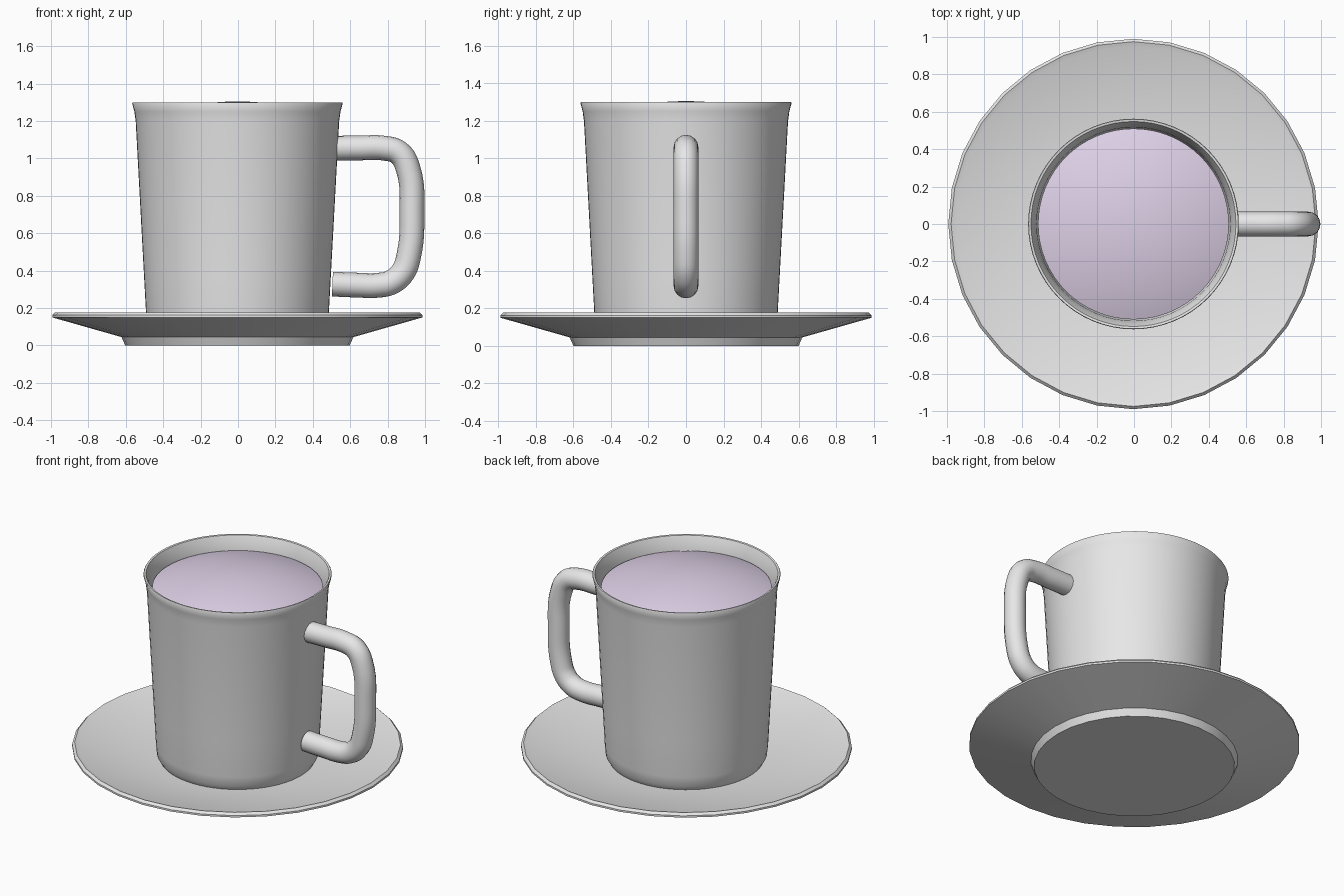
import bpy, bmesh, math

if "Cube" in bpy.data.objects:
    bpy.data.objects.remove(bpy.data.objects["Cube"])

CX = -0.003  # cup and saucer axis


def material(name, rgb):
    m = bpy.data.materials.new(name)
    m.diffuse_color = (*rgb, 1)
    m.use_nodes = True
    m.node_tree.nodes["Principled BSDF"].inputs["Base Color"].default_value = m.diffuse_color
    return m


white = material("white_ceramic", (0.8, 0.8, 0.8))
lilac = material("lilac_drink", (0.76, 0.66, 0.83))


def smooth(obj, angle):
    bpy.ops.object.select_all(action='DESELECT')
    obj.select_set(True)
    bpy.context.view_layer.objects.active = obj
    bpy.ops.object.shade_smooth_by_angle(angle=math.radians(angle))


def lathe(name, profile, sides, mat, angle=40):
    """Spin an (r, z) profile, bottom axis point first, outside upwards."""
    bm = bmesh.new()
    rings = []
    for r, z in profile:
        if r == 0:
            rings.append([bm.verts.new((CX, 0, z))] * sides)
        else:
            rings.append([bm.verts.new((CX + r * math.cos(2 * math.pi * i / sides),
                                        r * math.sin(2 * math.pi * i / sides), z))
                          for i in range(sides)])
    for a, b in zip(rings, rings[1:]):
        for i in range(sides):
            j = (i + 1) % sides
            quad = list(dict.fromkeys((a[i], a[j], b[j], b[i])))
            bm.faces.new(quad)
    bmesh.ops.recalc_face_normals(bm, faces=bm.faces)
    me = bpy.data.meshes.new(name)
    bm.to_mesh(me)
    bm.free()
    me.materials.append(mat)
    obj = bpy.data.objects.new(name, me)
    bpy.context.collection.objects.link(obj)
    smooth(obj, angle)
    return obj


# Saucer: foot, flared underside, thin rim, shallow dish
lathe("saucer", [(0, 0), (0.6, 0), (0.62, 0.045), (0.99, 0.15), (0.99, 0.162),
                 (0.975, 0.177), (0.95, 0.168), (0.5, 0.09), (0, 0.088)], 32, white, 30)

# Cup: tapered wall, flared lip, hollow inside
lathe("cup", [(0, 0.089), (0.465, 0.089), (0.483, 0.12), (0.489, 0.18), (0.502, 0.42),
              (0.544, 1.2), (0.551, 1.25), (0.563, 1.295), (0.56, 1.3), (0.548, 1.298),
              (0.532, 1.26), (0.518, 1.2), (0.46, 0.4), (0.42, 0.16), (0, 0.15)], 64, white, 50)

# Drink: domed surface with a short edge below
dome = [(0.51 * math.cos(t), 1.213 + 0.092 * (1 - math.cos(t) ** 2))
        for t in (math.pi / 2 * k / 10 for k in range(10))]
lathe("drink", [(0, 1.17), (0.505, 1.17)] + dome + [(0, 1.305)], 64, lilac)

# Handle: round tube along a D-shaped path
path = [(0.525, 1.055), (0.65, 1.056), (0.78, 1.055), (0.86, 1.03), (0.908, 0.95),
        (0.93, 0.7), (0.913, 0.48), (0.88, 0.39), (0.82, 0.338), (0.75, 0.322),
        (0.63, 0.323), (0.505, 0.328)]
cu = bpy.data.curves.new("handle", 'CURVE')
cu.dimensions = '3D'
cu.bevel_depth = 0.066
cu.bevel_resolution = 6
cu.resolution_u = 6
cu.use_fill_caps = True
sp = cu.splines.new('BEZIER')
sp.bezier_points.add(len(path) - 1)
for p, (x, z) in zip(sp.bezier_points, path):
    p.co = (x, 0, z)
    p.handle_left_type = p.handle_right_type = 'AUTO'
cu.materials.append(white)
handle = bpy.data.objects.new("handle", cu)
bpy.context.collection.objects.link(handle)
bpy.ops.object.select_all(action='DESELECT')
handle.select_set(True)
bpy.context.view_layer.objects.active = handle
bpy.ops.object.convert(target='MESH')
smooth(bpy.context.view_layer.objects.active, 50)
